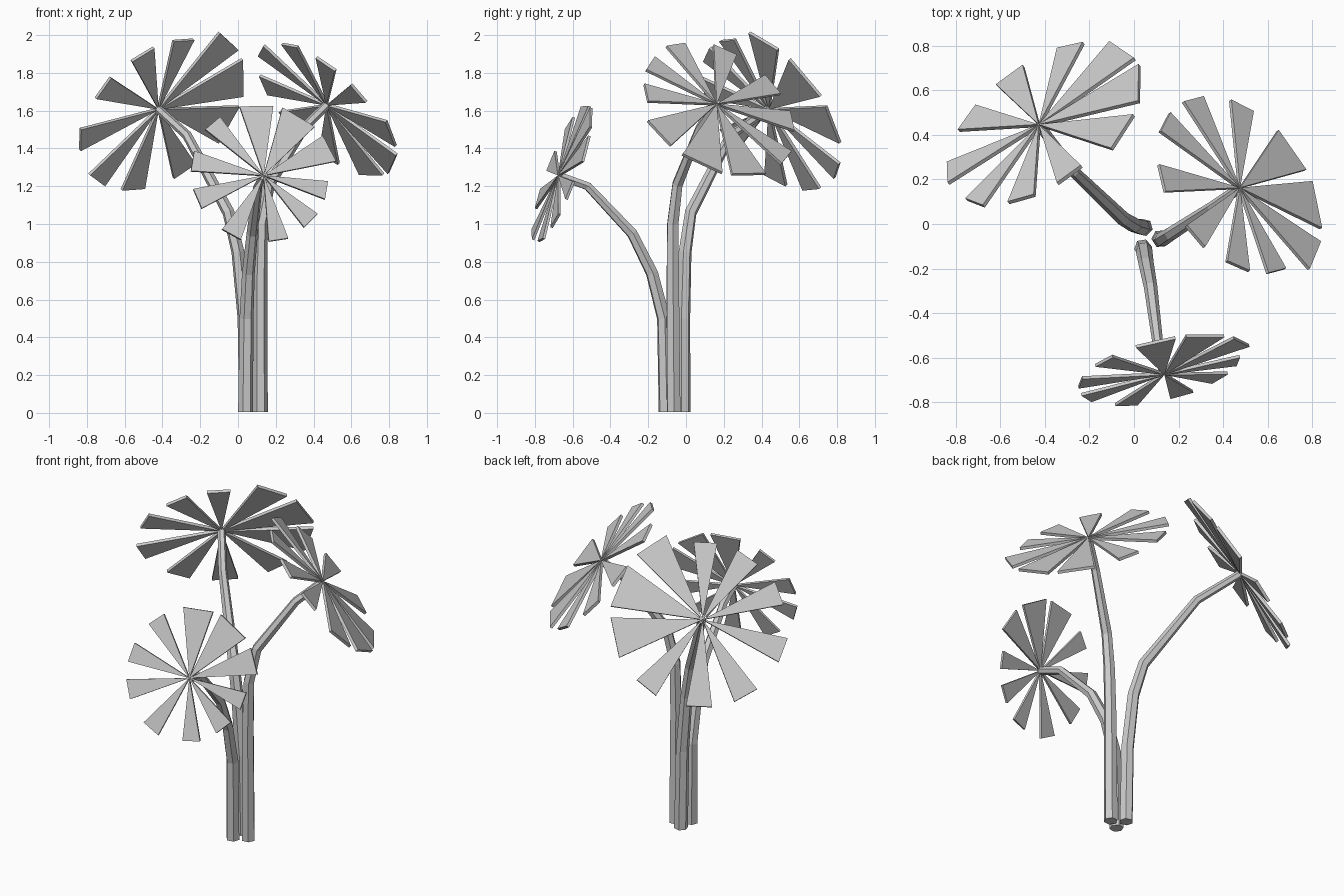
import bpy, bmesh
from math import cos, sin, pi, radians
from mathutils import Vector

cube = bpy.data.objects.get("Cube")
if cube:
    bpy.data.objects.remove(cube, do_unlink=True)

# One flat colour for the whole model
grey = bpy.data.materials.new("plain_grey")
grey.use_nodes = True
COLOUR = (0.6, 0.6, 0.6, 1)
grey.diffuse_color = COLOUR
grey.node_tree.nodes["Principled BSDF"].inputs["Base Color"].default_value = COLOUR


def make_object(name, bm):
    bmesh.ops.recalc_face_normals(bm, faces=bm.faces)
    mesh = bpy.data.meshes.new(name)
    bm.to_mesh(mesh)
    bm.free()
    mesh.materials.append(grey)
    obj = bpy.data.objects.new(name, mesh)
    bpy.context.collection.objects.link(obj)
    return obj


def stem(name, path, base_radius=0.04, tip_radius=0.023, sides=6):
    """Sweep a tapering polygon along a path that bends in one vertical plane."""
    points = [Vector(p) for p in path]
    lean = points[-1] - points[0]
    side = Vector((-lean.y, lean.x, 0)).normalized()
    bm = bmesh.new()
    rings = []
    last = len(points) - 1
    for i, p in enumerate(points):
        tangent = (points[min(i + 1, last)] - points[max(i - 1, 0)]).normalized()
        other = tangent.cross(side).normalized()
        height = (p.z - points[0].z) / lean.z
        radius = base_radius + (tip_radius - base_radius) * height ** 2
        angles = [2 * pi * k / sides for k in range(sides)]
        rings.append([bm.verts.new(p + radius * (cos(a) * side + sin(a) * other))
                      for a in angles])
    for low, high in zip(rings, rings[1:]):
        for k in range(sides):
            n = (k + 1) % sides
            bm.faces.new((low[k], low[n], high[n], high[k]))
    bm.faces.new(rings[0])
    bm.faces.new(rings[-1])
    return make_object(name, bm)


# Leaf blades shared by every fan: direction, spread (degrees), length
BLADES = [(-34, 22, 0.41), (0, 28, 0.41), (34, 26, 0.405), (73, 16, 0.395),
          (110, 17, 0.39), (142, 17, 0.39), (182, 17, 0.385), (222, 17, 0.365),
          (257, 18, 0.35), (290, 17, 0.35)]


def leaf_fan(name, centre, normal, roll, scale):
    """Thin wedge blades that meet at the stem tip and droop back slightly."""
    centre, normal = Vector(centre), Vector(normal).normalized()
    right = Vector((0, 0, 1)).cross(normal).normalized()
    up = normal.cross(right)
    half = normal * 0.007 * scale
    droop = normal * 0.013 * scale
    bm = bmesh.new()
    for direction, spread, length in BLADES:
        outline = [centre]
        for edge in (-0.5, 0.5):
            a = radians(roll + direction + edge * spread)
            reach = length * scale * (cos(a) * right + sin(a) * up)
            outline.append(centre + reach - droop)
        front = [bm.verts.new(p + half) for p in outline]
        back = [bm.verts.new(p - half) for p in outline]
        bm.faces.new(front)
        bm.faces.new(back)
        for k in range(3):
            n = (k + 1) % 3
            bm.faces.new((front[k], front[n], back[n], back[k]))
    return make_object(name, bm)


# Back stem and its large fan
back_tip = (-0.424, 0.442, 1.61)
stem("back_stem", [(0.045, -0.015, 0.005), (0.035, -0.015, 0.5), (0, -0.005, 0.85),
                   (-0.05, 0.025, 1.06), (-0.27, 0.235, 1.47), back_tip])
leaf_fan("back_leaf_fan", back_tip, (-0.52, 0.66, 0.55), 156, 1.29)

# Left stem and its middle fan
left_tip = (0.472, 0.16, 1.632)
stem("left_stem", [(0.118, -0.065, 0.005), (0.118, -0.07, 0.7), (0.125, -0.07, 1.0),
                   (0.165, -0.045, 1.21), (0.35, 0.075, 1.51), left_tip])
leaf_fan("left_leaf_fan", left_tip, (0.632, 0.432, 0.645), 237, 1.19)

# Front stem and its small fan
front_tip = (0.135, -0.672, 1.255)
stem("front_stem", [(0.04, -0.107, 0.005), (0.045, -0.118, 0.5), (0.055, -0.18, 0.74),
                    (0.075, -0.285, 0.95), (0.105, -0.52, 1.2), front_tip])
leaf_fan("front_leaf_fan", front_tip, (0.22, -1, 0.37), 57, 1.0)
